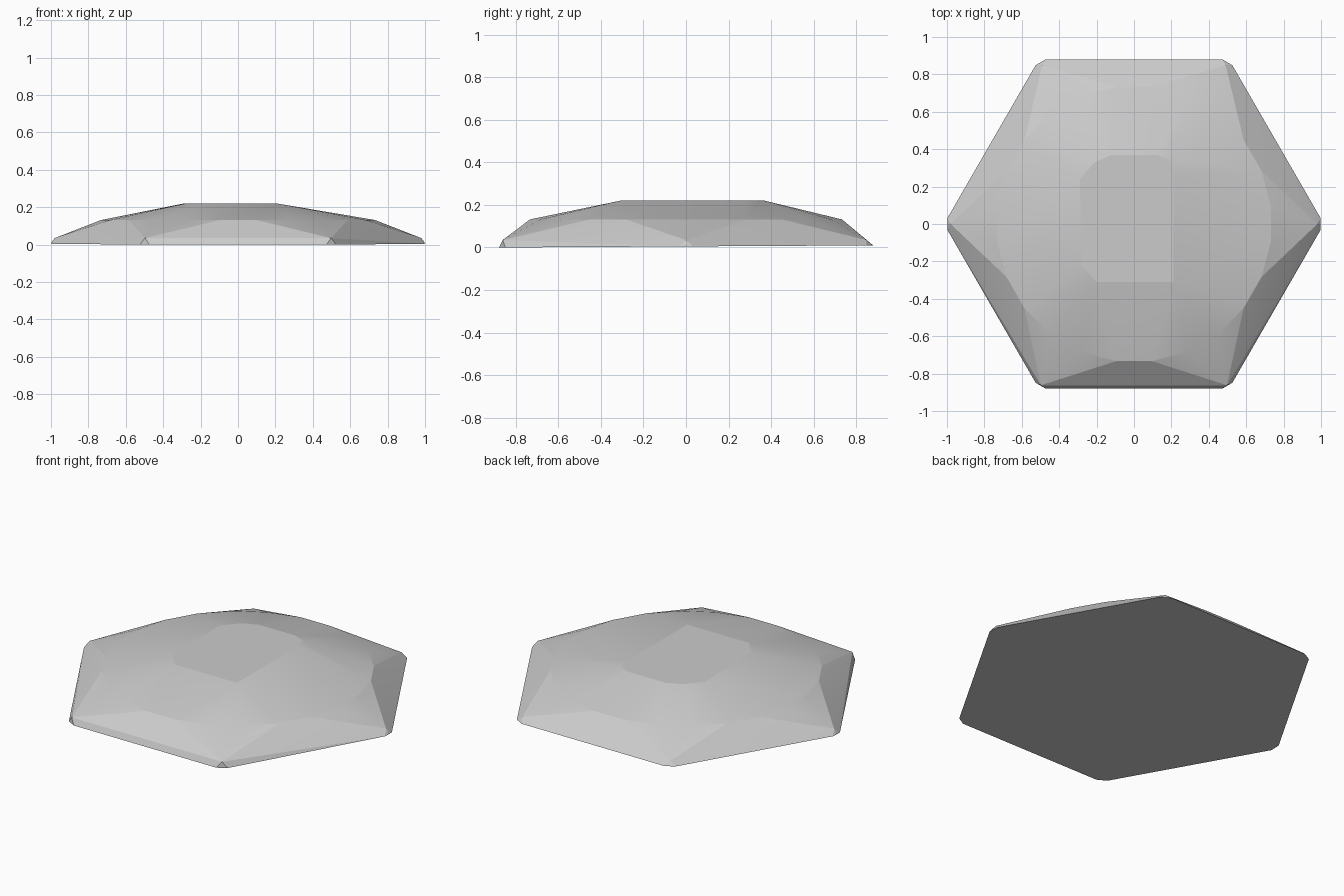
import bpy, bmesh, math

if "Cube" in bpy.data.objects:
    bpy.data.objects.remove(bpy.data.objects["Cube"])

points = []

# hexagonal foot with slightly clipped corners, plus a small raised lip at each corner
R = 1.016
corners = [(R * math.cos(math.radians(60 * i)), R * math.sin(math.radians(60 * i))) for i in range(6)]
for i, (x, y) in enumerate(corners):
    for nx, ny in (corners[i - 1], corners[(i + 1) % 6]):
        px, py = x + (nx - x) * 0.035, y + (ny - y) * 0.035
        points.append((px, py, 0.005 + 0.005 * py / 0.88))
    points.append((x * 0.982, y * 0.982, 0.012))
    lip = 0.965 if y >= -0.1 else 0.98
    points.append((x * lip, y * lip, 0.035))

# round shoulder ring
for i in range(24):
    a = math.radians(15 * i + 7.5)
    points.append((0.738 * math.cos(a), 0.74 * math.sin(a), 0.132))

# flat crown with clipped corners
crown = [(-0.12, 0.37), (0.12, 0.37), (0.19, 0.34), (0.21, 0.27), (0.21, -0.31),
         (-0.2, -0.31), (-0.28, -0.22), (-0.29, 0.24), (-0.21, 0.33)]
points += [(x, y, 0.22) for x, y in crown]

# stone body: convex skin around all rings
bm = bmesh.new()
for p in points:
    bm.verts.new(p)
res = bmesh.ops.convex_hull(bm, input=bm.verts)
loose = [v for v in bm.verts if not v.link_faces]
bmesh.ops.delete(bm, geom=loose, context='VERTS')
bmesh.ops.recalc_face_normals(bm, faces=bm.faces)
mesh = bpy.data.meshes.new("hexagonal_dome")
bm.to_mesh(mesh)
bm.free()
dome = bpy.data.objects.new("hexagonal_dome", mesh)
bpy.context.collection.objects.link(dome)

grey = bpy.data.materials.new("light grey")
grey.diffuse_color = (0.6, 0.6, 0.6, 1)
grey.use_nodes = True
grey.node_tree.nodes["Principled BSDF"].inputs["Base Color"].default_value = grey.diffuse_color
mesh.materials.append(grey)

# soft shading across the facets, sharp at the foot
bpy.context.view_layer.objects.active = dome
dome.select_set(True)
bpy.ops.object.shade_smooth_by_angle(angle=math.radians(8))
